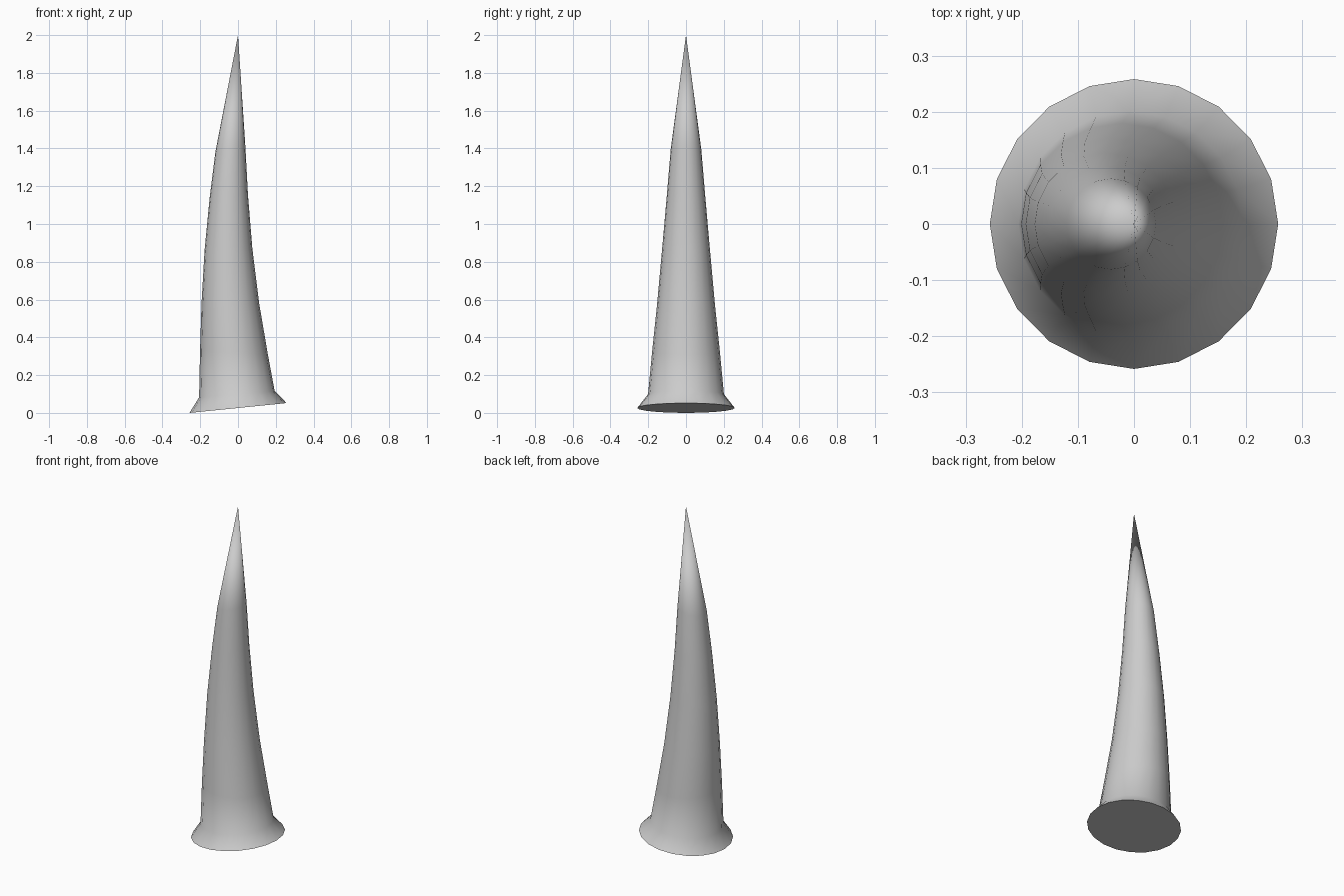
import bpy, bmesh, math

if "Cube" in bpy.data.objects:
    bpy.data.objects.remove(bpy.data.objects["Cube"])

SIDES = 20
# Cross-sections, bottom to top: left x, left z, right x, right z
SECTIONS = [
    (-0.257, 0.0, 0.257, 0.052),
    (-0.206, 0.082, 0.194, 0.116),
    (-0.201, 0.33, 0.158, 0.31),
    (-0.193, 0.58, 0.112, 0.58),
    (-0.177, 0.86, 0.076, 0.87),
    (-0.151, 1.13, 0.053, 1.15),
    (-0.12, 1.38, 0.039, 1.41),
]
TIP = (0, 0, 2)


def ring(bm, lx, lz, rx, rz):
    """Circular section spanning the left and right outline points."""
    cx, cz, hx, hz = (lx + rx) / 2, (lz + rz) / 2, (rx - lx) / 2, (rz - lz) / 2
    radius = math.hypot(hx, hz)
    verts = []
    for i in range(SIDES):
        a = math.tau * i / SIDES
        verts.append(bm.verts.new((cx + hx * math.cos(a), radius * math.sin(a),
                                   cz + hz * math.cos(a))))
    return verts


bm = bmesh.new()
rings = [ring(bm, *s) for s in SECTIONS]

# Flared foot and curved body
for low, high in zip(rings, rings[1:]):
    for i in range(SIDES):
        j = (i + 1) % SIDES
        bm.faces.new((low[i], low[j], high[j], high[i]))

# Pointed tip and flat underside
tip = bm.verts.new(TIP)
for i in range(SIDES):
    bm.faces.new((rings[-1][i], rings[-1][(i + 1) % SIDES], tip))
bm.faces.new(rings[0][::-1])
bm.normal_update()

mesh = bpy.data.meshes.new("horn_spike")
bm.to_mesh(mesh)
bm.free()
horn = bpy.data.objects.new("horn_spike", mesh)
bpy.context.collection.objects.link(horn)

# Smooth sides with a crisp underside rim
bpy.context.view_layer.objects.active = horn
horn.select_set(True)
bpy.ops.object.shade_smooth_by_angle(angle=math.radians(50))
